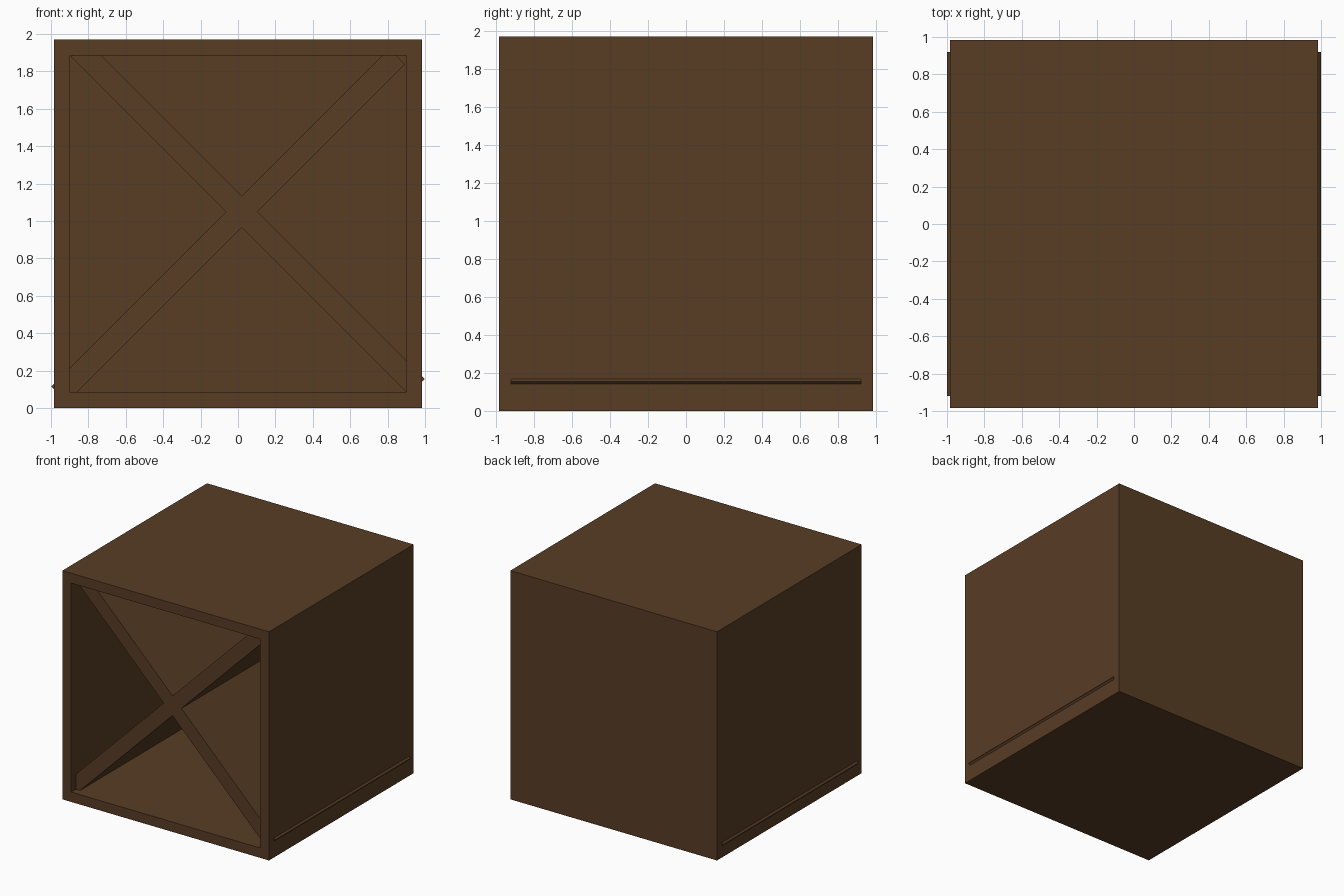
import bpy, bmesh
from math import atan2
from mathutils import Matrix, Vector

SIZE = 1.97      # outer edge of the crate
WALL = 0.12      # thickness of walls and boards
BOARD_DEPTH = 1.84

default = bpy.data.objects.get("Cube")
if default:
    bpy.data.objects.remove(default, do_unlink=True)

# One dark brown wood for everything
wood = bpy.data.materials.new("dark brown wood")
wood.use_nodes = True
colour = (0.098, 0.047, 0.0182, 1)
wood.diffuse_color = colour
wood.node_tree.nodes["Principled BSDF"].inputs["Base Color"].default_value = colour


def add_object(name, bm):
    bmesh.ops.recalc_face_normals(bm, faces=bm.faces)
    mesh = bpy.data.meshes.new(name)
    bm.to_mesh(mesh)
    bm.free()
    mesh.materials.append(wood)
    obj = bpy.data.objects.new(name, mesh)
    bpy.context.collection.objects.link(obj)
    return obj


# Crate shell: a cube whose front is inset and pushed inward
bm = bmesh.new()
bmesh.ops.create_cube(bm, size=SIZE)
bmesh.ops.translate(bm, vec=(0, 0, SIZE / 2), verts=bm.verts)
front = min(bm.faces, key=lambda f: f.calc_center_median().y)
bmesh.ops.inset_individual(bm, faces=[front], thickness=WALL)
back = bmesh.ops.extrude_discrete_faces(bm, faces=[front])["faces"][0]
bmesh.ops.translate(bm, vec=(0, SIZE - WALL, 0), verts=back.verts)
add_object("crate_shell", bm)


# Diagonal boards crossing inside the crate, low ends poking through the sides
def diagonal_board(name, low, high):
    a, b = Vector((low[0], 0, low[1])), Vector((high[0], 0, high[1]))
    d = b - a
    bm = bmesh.new()
    bmesh.ops.create_cube(bm, size=1)
    bmesh.ops.scale(bm, vec=(d.length, BOARD_DEPTH, WALL), verts=bm.verts)
    turn = Matrix.Rotation(-atan2(d.z, d.x), 4, "Y")
    bmesh.ops.transform(bm, matrix=Matrix.Translation((a + b) / 2) @ turn, verts=bm.verts)
    add_object(name, bm)


diagonal_board("left_falling_board", (0.957, 0.113), (-0.85, 1.92))
diagonal_board("left_rising_board", (-0.957, 0.073), (0.85, 1.88))
